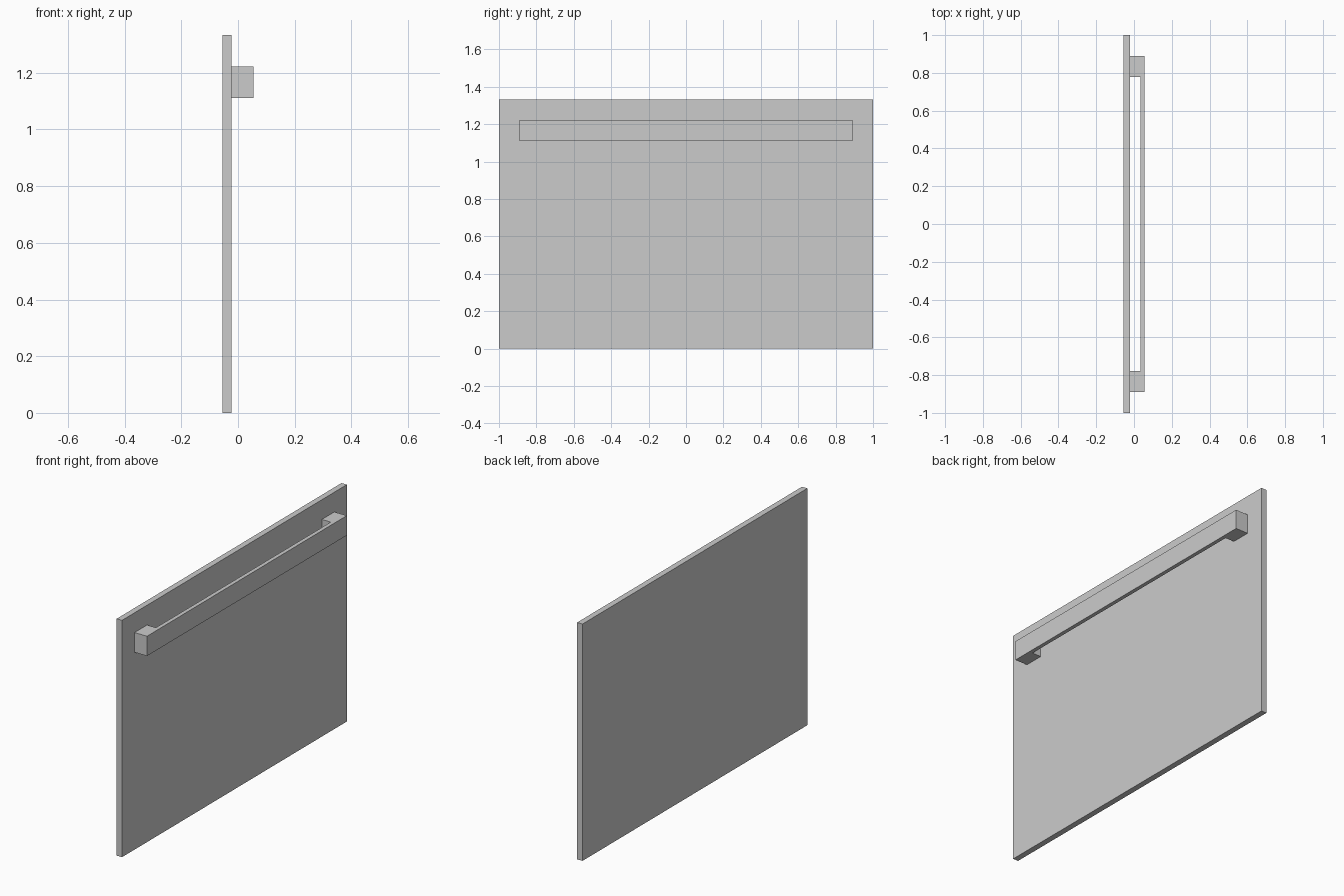
import bpy
import bmesh

cube = bpy.data.objects.get("Cube")
if cube:
    bpy.data.objects.remove(cube, do_unlink=True)

U = 1 / 9  # design module: the panel is 18 x 12 modules

grey = bpy.data.materials.new("plain_grey")
grey.use_nodes = True
colour = (0.6, 0.6, 0.6, 1)
grey.diffuse_color = colour
grey.node_tree.nodes["Principled BSDF"].inputs["Base Color"].default_value = colour


def extrude_outline(name, outline, z0, z1):
    """Extrude a plan outline (in modules) upward from z0 to z1."""
    bm = bmesh.new()
    base = bm.faces.new([bm.verts.new((x * U, y * U, z0 * U)) for x, y in outline])
    top = bmesh.ops.extrude_face_region(bm, geom=[base])["geom"]
    verts = [g for g in top if isinstance(g, bmesh.types.BMVert)]
    bmesh.ops.translate(bm, verts=verts, vec=(0, 0, (z1 - z0) * U))
    bmesh.ops.recalc_face_normals(bm, faces=bm.faces)
    mesh = bpy.data.meshes.new(name)
    bm.to_mesh(mesh)
    bm.free()
    mesh.materials.append(grey)
    obj = bpy.data.objects.new(name, mesh)
    bpy.context.collection.objects.link(obj)
    return obj


back, face, bar_inner, bar_outer = -0.5, -0.2, 0.3, 0.5

# Flat door panel
extrude_outline("door_panel", [(back, -9), (face, -9), (face, 9), (back, 9)], 0, 12)

# Bar handle with a square mounting block at each end
half = [(face, 8), (face, 7), (bar_inner, 7)]
handle = [(bar_outer, -8), (bar_outer, 8)] + half
handle += [(x, -y) for x, y in reversed(half)]
extrude_outline("bar_handle", handle, 10, 11)
